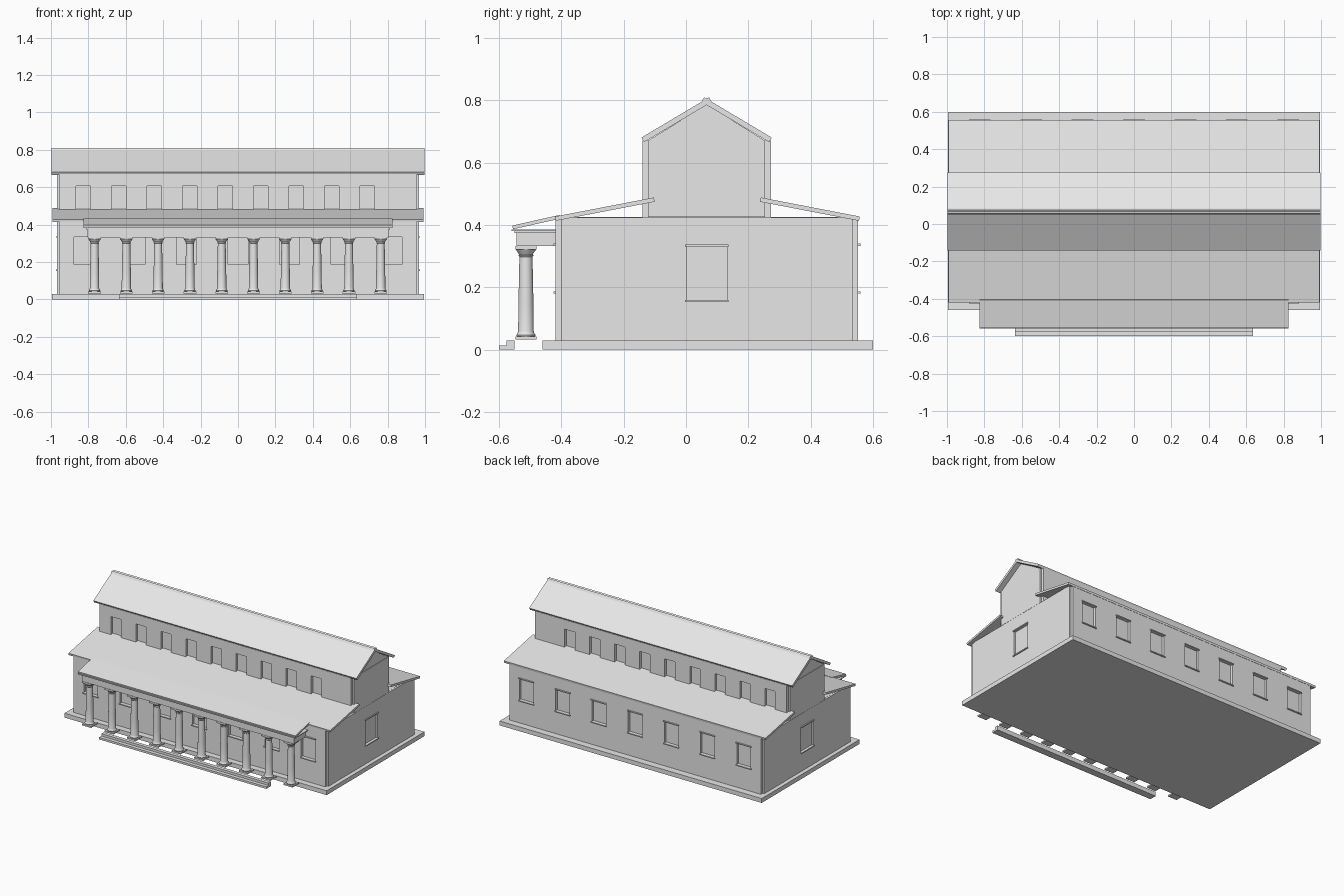
import bpy, bmesh, math
from mathutils import Vector

if "Cube" in bpy.data.objects:
    bpy.data.objects.remove(bpy.data.objects["Cube"], do_unlink=True)

COLOUR = (0.8, 0.8, 0.8, 1)
stone = bpy.data.materials.new("pale_grey_stone")
stone.use_nodes = True
stone.diffuse_color = COLOUR
stone.node_tree.nodes["Principled BSDF"].inputs["Base Color"].default_value = COLOUR


def finish(name, bm):
    bmesh.ops.recalc_face_normals(bm, faces=bm.faces)
    mesh = bpy.data.meshes.new(name)
    bm.to_mesh(mesh)
    bm.free()
    mesh.materials.append(stone)
    ob = bpy.data.objects.new(name, mesh)
    bpy.context.collection.objects.link(ob)
    return ob


def add_box(bm, x0, x1, y0, y1, z0, z1):
    verts = bmesh.ops.create_cube(bm, size=1)["verts"]
    for v in verts:
        v.co = ((x0 + x1) / 2 + v.co.x * (x1 - x0),
                (y0 + y1) / 2 + v.co.y * (y1 - y0),
                (z0 + z1) / 2 + v.co.z * (z1 - z0))


def boxes(name, dims):
    bm = bmesh.new()
    for d in dims:
        add_box(bm, *d)
    return finish(name, bm)


def prism(name, profile, half):
    """Extrude a y-z profile along x."""
    bm = bmesh.new()
    face = bm.faces.new([bm.verts.new((-half, y, z)) for y, z in profile])
    ext = bmesh.ops.extrude_face_region(bm, geom=[face])["geom"]
    moved = [g for g in ext if isinstance(g, bmesh.types.BMVert)]
    bmesh.ops.translate(bm, verts=moved, vec=(2 * half, 0, 0))
    return finish(name, bm)


def roof_slab(name, low, high, thick, half):
    """Sloping slab whose top line runs from low to high."""
    a, b = Vector(low), Vector(high)
    d = (b - a).normalized()
    n = Vector((d.y, -d.x))
    if n.y > 0:
        n = -n
    return prism(name, [a, b, b + n * thick, a + n * thick], half)


def cut(target, cutter):
    cutter.hide_render = True
    cutter.hide_set(True)
    mod = target.modifiers.new("openings", 'BOOLEAN')
    mod.operation = 'DIFFERENCE'
    mod.solver = 'EXACT'
    mod.object = cutter


# Main body dimensions
LONG, END = 0.955, 0.967
FRONT, BACK, SKIN = -0.418, 0.552, 0.018
UP_FRONT, UP_BACK = -0.14, 0.272
RIDGE = (UP_FRONT + UP_BACK) / 2
BASE, EAVE, UP_EAVE = 0.03, 0.425, 0.67

# Base and front steps
boxes("base_slab", [(-0.995, 0.995, -0.46, 0.6, 0, BASE)])
boxes("front_steps", [(-0.635, 0.635, -0.6, -0.55, 0, 0.014),
                      (-0.635, 0.635, -0.575, -0.55, 0.014, BASE)])

# Lower and upper storeys, each a long shell around a shorter end-wall core
lower_long = boxes("lower_long_walls", [(-LONG, LONG, FRONT, BACK, BASE, EAVE)])
lower_end = boxes("lower_end_walls", [(-END, END, FRONT + SKIN, BACK - SKIN, BASE, EAVE - 0.001)])
upper_long = boxes("upper_long_walls", [(-LONG, LONG, UP_FRONT, UP_BACK, EAVE, UP_EAVE)])
boxes("upper_end_walls", [(-END, END, UP_FRONT + SKIN, UP_BACK - SKIN, EAVE, UP_EAVE)])
prism("gable_ends", [(UP_FRONT + SKIN, UP_EAVE), (UP_BACK - SKIN, UP_EAVE), (RIDGE, 0.786)], END - 0.003)

# Window recesses, sills and lintels
W, D, LIP = 0.053, 0.03, 0.007
cuts, trims = [], []
for i in range(7):
    x = (i - 3) * 0.275
    for y, s in ((FRONT, -1), (BACK, 1)):
        cuts.append((x - W, x + W, y - D, y + D, 0.187, 0.335))
        for z in (0.18, 0.333):
            trims.append((x - W - 0.005, x + W + 0.005, y - 0.016, y + LIP, z, z + 0.007) if s > 0 else
                         (x - W - 0.005, x + W + 0.005, y - LIP, y + 0.016, z, z + 0.007))
cut(lower_long, boxes("long_window_cutter", cuts))

cuts = []
for s in (-1, 1):
    cuts.append((s * END - D, s * END + D, 0.002, 0.132, 0.16, 0.33))
    inner, outer = s * (END - 0.01), s * (END + LIP)
    for z in (0.153, 0.33):
        trims.append((min(inner, outer), max(inner, outer), -0.003, 0.137, z, z + 0.007))
cut(lower_end, boxes("end_window_cutter", cuts))
boxes("window_sills_and_lintels", trims)

cuts = []
for i in range(9):
    x = -0.828 + i * 0.19
    for y in (UP_FRONT, UP_BACK):
        cuts.append((x - 0.039, x + 0.039, y - D, y + D, 0.44, 0.605))
cut(upper_long, boxes("upper_window_cutter", cuts))

# Roofs
roof_slab("upper_roof_front", (-0.143, 0.68), (RIDGE + 0.008, 0.809), 0.017, 0.998)
roof_slab("upper_roof_back", (2 * RIDGE + 0.143, 0.68), (RIDGE - 0.008, 0.809), 0.017, 0.998)
roof_slab("lower_roof_front", (-0.42, 0.427), (-0.103, 0.488), 0.014, 0.993)
roof_slab("lower_roof_back", (0.557, 0.427), (0.24, 0.488), 0.014, 0.993)
roof_slab("porch_roof", (-0.557, 0.398), (-0.405, 0.432), 0.012, 0.825)

# Porch beam with stepped cornice
boxes("porch_beam", [(-0.805, 0.805, -0.544, FRONT, 0.332, 0.374),
                     (-0.812, 0.812, -0.549, FRONT, 0.374, 0.381),
                     (-0.825, 0.825, -0.56, FRONT, 0.381, 0.386)])

# Columns: lathe profile of radius and height, with square plinth and cap
PROFILE = [(0.029, 0.042), (0.031, 0.047), (0.027, 0.053), (0.025, 0.06), (0.024, 0.15),
           (0.021, 0.298), (0.024, 0.302), (0.022, 0.306), (0.029, 0.316), (0.033, 0.322)]
CY = -0.513
for i in range(10):
    cx = (i - 4.5) * 0.17 - 0.002
    bm = bmesh.new()
    verts = [bm.verts.new((cx + r, CY, z)) for r, z in PROFILE]
    edges = [bm.edges.new(pair) for pair in zip(verts, verts[1:])]
    bmesh.ops.spin(bm, geom=verts + edges, cent=(cx, CY, 0), axis=(0, 0, 1),
                   angle=math.tau, steps=24)
    bmesh.ops.remove_doubles(bm, verts=bm.verts, dist=0.0001)
    add_box(bm, cx - 0.034, cx + 0.034, CY - 0.034, CY + 0.034, 0.032, 0.042)
    add_box(bm, cx - 0.034, cx + 0.034, CY - 0.034, CY + 0.034, 0.322, 0.333)
    column = finish(f"column_{i + 1}", bm)
    bpy.ops.object.select_all(action='DESELECT')
    column.select_set(True)
    bpy.context.view_layer.objects.active = column
    bpy.ops.object.shade_smooth_by_angle(angle=math.radians(30))
